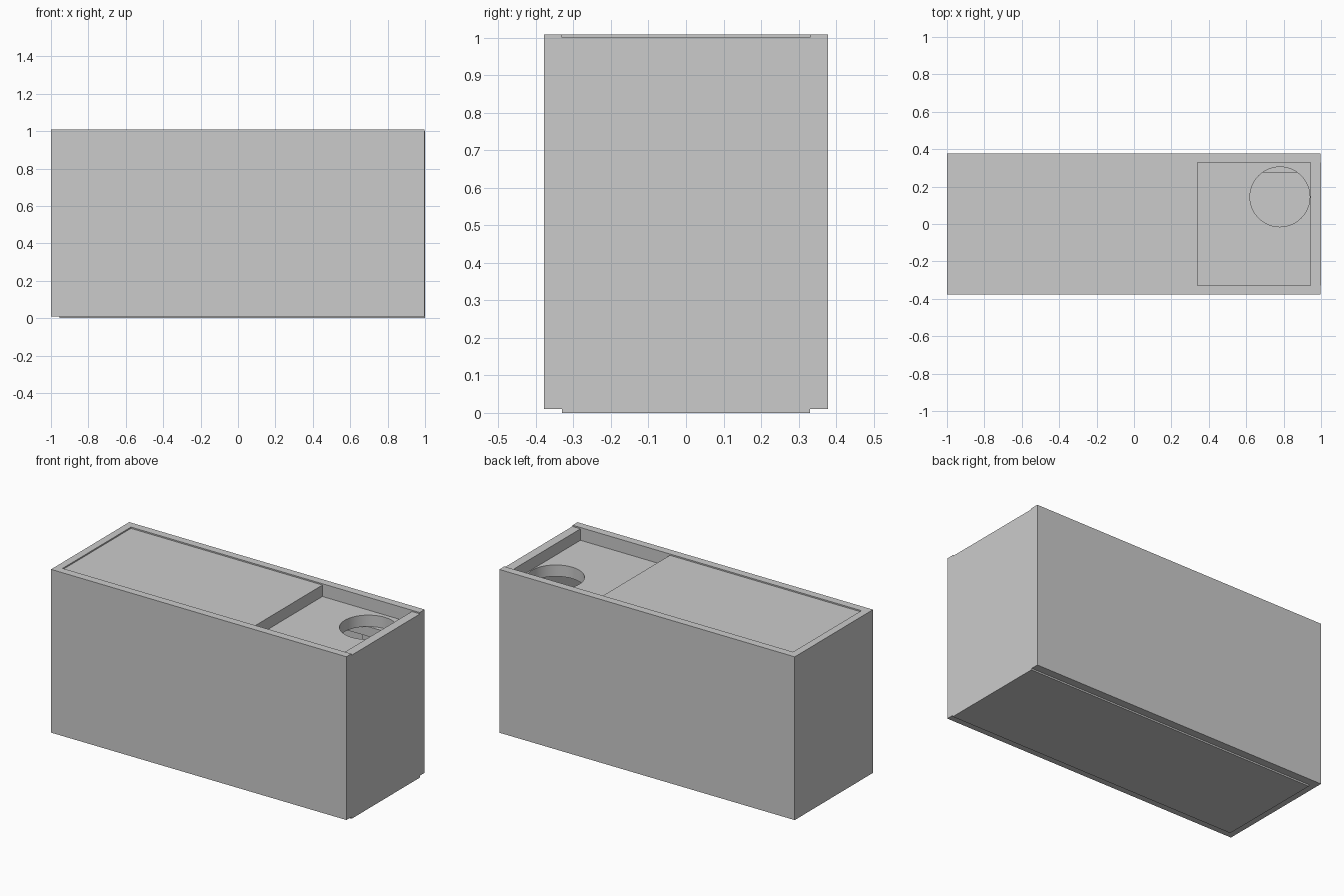
import bpy, math

if "Cube" in bpy.data.objects:
    bpy.data.objects.remove(bpy.data.objects["Cube"])


def box(name, x, y, z):
    """Box from (min, max) ranges on each axis."""
    v = [(a, b, c) for a in x for b in y for c in z]
    f = [(0, 1, 3, 2), (4, 6, 7, 5), (0, 4, 5, 1),
         (2, 3, 7, 6), (0, 2, 6, 4), (1, 5, 7, 3)]
    me = bpy.data.meshes.new(name)
    me.from_pydata(v, [], f)
    ob = bpy.data.objects.new(name, me)
    bpy.context.collection.objects.link(ob)
    return ob


W, IN = 0.378, 0.33        # outer and inner half depth
TOP, LID = 1.008, 1.0      # rim and lid heights
TRAY = 0.93                # recessed tray surface

# Long walls, with an inner rail and post on each
for side, s in (("front", -1), ("back", 1)):
    box(side + "_wall", (-1, 0.998), sorted((s * IN, s * W)), (0.01, TOP))
    box(side + "_rail", (-0.95, 0.945), sorted((s * 0.275, s * IN)), (0.80, 0.86))
    box(side + "_post", (0.64, 0.70), sorted((s * 0.29, s * IN)), (0.05, 0.80))

# End panels; the right one sits slightly lower between the walls
box("left_end", (-1, -0.955), (-IN, IN), (0.01, TOP))
box("right_end", (0.945, 1), (-IN, IN), (0, LID))

# Base and lid
box("base", (-0.955, 0.945), (-IN, IN), (0, 0.05))
box("lid", (-0.955, 0.34), (-IN, IN), (TRAY, LID))

# Recessed tray with a round opening
tray = box("tray", (0.28, 0.945), (-IN, IN), (0.86, TRAY))
bpy.ops.mesh.primitive_cylinder_add(vertices=48, radius=0.16, depth=0.4,
                                    location=(0.78, 0.145, 0.9))
cutter = bpy.context.object
cutter.name = "hole_cutter"
cutter.hide_render = True
mod = tray.modifiers.new("hole", 'BOOLEAN')
mod.object = cutter
mod.operation = 'DIFFERENCE'
mod.solver = 'EXACT'
bpy.context.view_layer.objects.active = tray
bpy.ops.object.select_all(action='DESELECT')
tray.select_set(True)
bpy.ops.object.modifier_apply(modifier="hole")
bpy.data.objects.remove(cutter, do_unlink=True)
bpy.ops.object.shade_smooth_by_angle(angle=math.radians(30))
